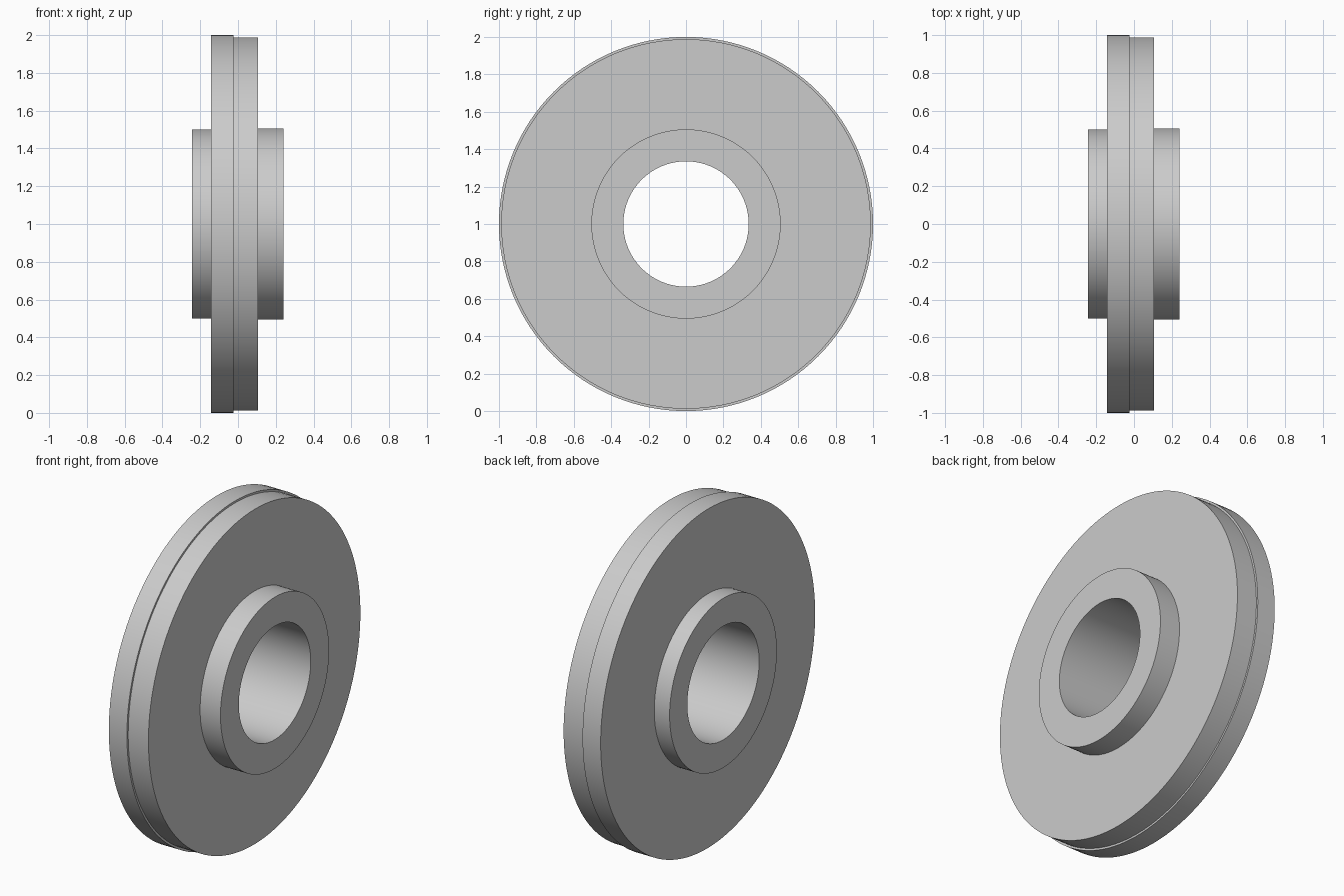
import bpy
import bmesh
import math
from mathutils import Matrix, Vector

if "Cube" in bpy.data.objects:
    bpy.data.objects.remove(bpy.data.objects["Cube"])

SEGMENTS = 128
BORE = 0.335      # radius of the through hole
JOINT = -0.025    # x where the two halves meet

steel = bpy.data.materials.new("grey_steel")
steel.use_nodes = True
colour = (0.6, 0.6, 0.6, 1)
steel.diffuse_color = colour
steel.node_tree.nodes["Principled BSDF"].inputs["Base Color"].default_value = colour


def lathe(name, profile):
    """Spin a closed (x, radius) profile around the x axis."""
    bm = bmesh.new()
    verts = [bm.verts.new((x, 0, r)) for x, r in profile]
    edges = [bm.edges.new((a, b)) for a, b in zip(verts, verts[1:] + verts[:1])]
    bmesh.ops.spin(bm, geom=verts + edges, cent=Vector(), axis=(1, 0, 0),
                   angle=math.tau, steps=SEGMENTS, use_duplicate=False)
    bmesh.ops.remove_doubles(bm, verts=bm.verts, dist=0.0001)
    bmesh.ops.recalc_face_normals(bm, faces=bm.faces)
    bm.transform(Matrix.Translation((0, 0, 1)))
    mesh = bpy.data.meshes.new(name)
    bm.to_mesh(mesh)
    bm.free()
    mesh.materials.append(steel)
    obj = bpy.data.objects.new(name, mesh)
    bpy.context.collection.objects.link(obj)
    bpy.ops.object.select_all(action="DESELECT")
    obj.select_set(True)
    bpy.context.view_layer.objects.active = obj
    bpy.ops.object.shade_smooth_by_angle(angle=math.radians(30))
    return obj


def flange(name, face_x, hub_x, disc_radius, hub_radius):
    """Disc from the joint to face_x, with a hub reaching out to hub_x."""
    return lathe(name, [(JOINT, BORE), (JOINT, disc_radius), (face_x, disc_radius),
                        (face_x, hub_radius), (hub_x, hub_radius), (hub_x, BORE)])


# Slightly larger disc on one side, slightly smaller disc on the other
flange("right_flange", -0.143, -0.243, 1.0, 0.5)
flange("left_flange", 0.107, 0.24, 0.988, 0.506)
